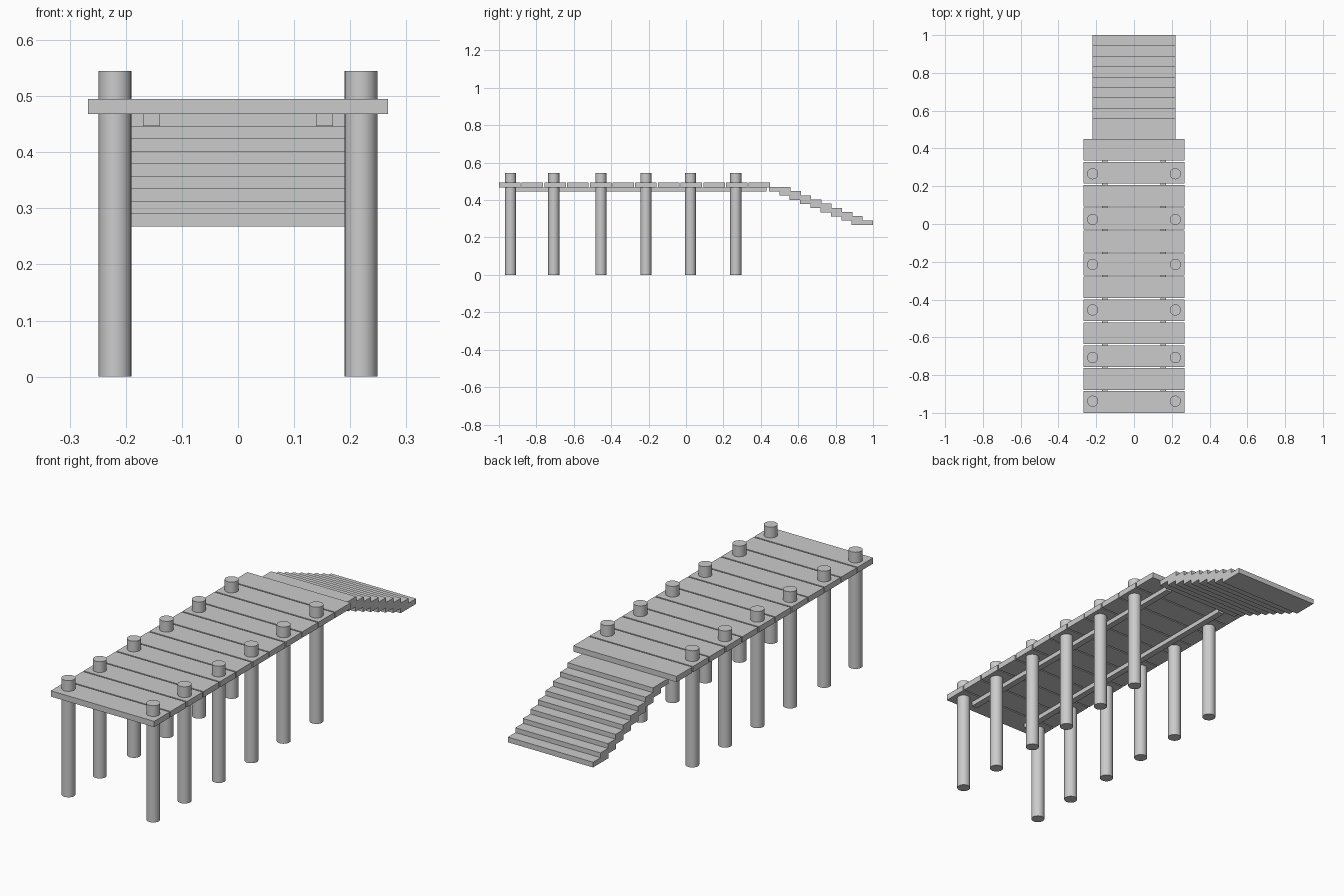
import bpy
import math

if "Cube" in bpy.data.objects:
    bpy.data.objects.remove(bpy.data.objects["Cube"])


def box(name, x0, x1, y0, y1, z0, z1):
    bpy.ops.mesh.primitive_cube_add(
        size=1, location=((x0 + x1) / 2, (y0 + y1) / 2, (z0 + z1) / 2))
    ob = bpy.context.object
    ob.name = name
    ob.scale = (x1 - x0, y1 - y0, z1 - z0)
    bpy.ops.object.transform_apply(location=False, rotation=False, scale=True)
    return ob


def post(name, x, y):
    bpy.ops.mesh.primitive_cylinder_add(
        vertices=20, radius=0.0295, depth=0.545, location=(x, y, 0.2725))
    bpy.context.object.name = name
    bpy.ops.object.shade_smooth_by_angle(angle=math.radians(35))


# Deck planks, with narrow gaps between them
PLANK, PITCH = 0.115, 0.1214
for i in range(12):
    y = -1 + i * PITCH
    box(f"deck_plank_{i + 1}", -0.267, 0.267, y, y + PLANK, 0.468, 0.495)

# Posts running through the deck, and the two beams beneath it
for side, label in ((-1, "left"), (1, "right")):
    for i, y in enumerate((-0.938, -0.707, -0.455, -0.214, 0.024, 0.266)):
        post(f"{label}_post_{i + 1}", side * 0.219, y)
    xa, xb = sorted((side * 0.139, side * 0.169))
    box(f"{label}_deck_beam", xa, xb, -0.94, 0.43, 0.447, 0.468)

# Overlapping steps descending at the back
for i in range(9):
    y = 0.444 + i * 0.0552
    z = 0.4455 - i * 0.0223
    box(f"step_{i + 1}", -0.22, 0.22, y, y + 0.1144, z, z + 0.0245)
